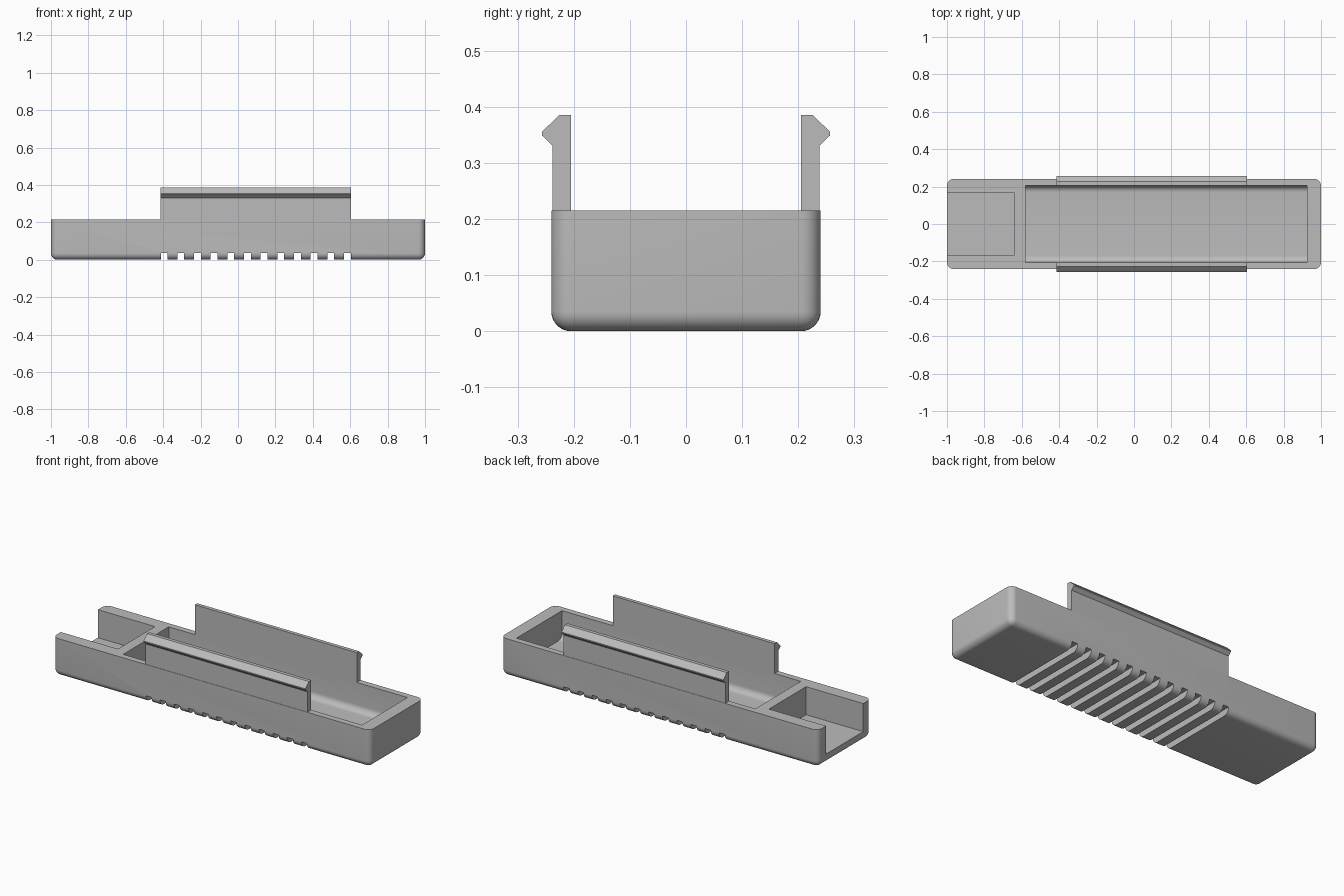
import bpy, bmesh, math

default = bpy.data.objects.get("Cube")
if default:
    bpy.data.objects.remove(default, do_unlink=True)

grey = bpy.data.materials.new("plain grey")
grey.use_nodes = True
COLOUR = (0.5, 0.5, 0.5, 1)
grey.diffuse_color = COLOUR
grey.node_tree.nodes["Principled BSDF"].inputs["Base Color"].default_value = COLOUR

HALF_W, HEIGHT, ROUND, FLOOR = 0.24, 0.215, 0.035, 0.055


def add_object(name, bm):
    bmesh.ops.recalc_face_normals(bm, faces=bm.faces)
    mesh = bpy.data.meshes.new(name)
    bm.to_mesh(mesh)
    bm.free()
    mesh.materials.append(grey)
    obj = bpy.data.objects.new(name, mesh)
    bpy.context.collection.objects.link(obj)
    return obj


def box(bm, x0, x1, y0, y1, z0, z1):
    verts = bmesh.ops.create_cube(bm, size=1)["verts"]
    for v in verts:
        v.co.x = x1 if v.co.x > 0 else x0
        v.co.y = y1 if v.co.y > 0 else y0
        v.co.z = z1 if v.co.z > 0 else z0


def round_edges(bm, rule):
    edges = [e for e in bm.edges if rule(*(v.co for v in e.verts))]
    bmesh.ops.bevel(bm, geom=edges, offset=ROUND, segments=8, profile=0.5,
                    affect='EDGES', clamp_overlap=True)


def extrude_profile(name, points, x0, x1):
    bm = bmesh.new()
    face = bm.faces.new([bm.verts.new((x0, y, z)) for y, z in points])
    new = bmesh.ops.extrude_face_region(bm, geom=[face])["geom"]
    moved = [g for g in new if isinstance(g, bmesh.types.BMVert)]
    bmesh.ops.translate(bm, verts=moved, vec=(x1 - x0, 0, 0))
    return add_object(name, bm)


def cut(target, cutter):
    cutter.hide_render = True
    mod = target.modifiers.new(cutter.name, 'BOOLEAN')
    mod.operation, mod.solver, mod.object = 'DIFFERENCE', 'EXACT', cutter
    bpy.context.view_layer.objects.active = target
    bpy.ops.object.modifier_apply(modifier=mod.name)
    bpy.data.objects.remove(cutter, do_unlink=True)


# Tray body: rounded everywhere except the top rim
bm = bmesh.new()
box(bm, -1, 1, -HALF_W, HALF_W, 0, HEIGHT)
round_edges(bm, lambda a, b: min(a.z, b.z) < 0.01)
tray = add_object("tray", bm)

# Long compartment with filleted lower sides
bm = bmesh.new()
box(bm, -0.58, 0.925, -0.205, 0.205, FLOOR, 0.4)
round_edges(bm, lambda a, b: max(a.z, b.z) < 0.1 and abs(a.x - b.x) > 0.1)
cut(tray, add_object("compartment_cutter", bm))

# Open-ended pocket
bm = bmesh.new()
box(bm, -1.1, -0.64, -0.167, 0.167, FLOOR, 0.4)
cut(tray, add_object("pocket_cutter", bm))

# Grip grooves across the underside
bm = bmesh.new()
for i in range(12):
    x = -0.395 + i * 0.0891
    box(bm, x - 0.018, x + 0.018, -0.3, 0.3, -0.1, 0.037)
cut(tray, add_object("groove_cutter", bm))

# Snap walls with hooked lips
lip = [(0.205, 0.205), (0.205, 0.385), (0.226, 0.385), (0.257, 0.355),
       (0.257, 0.349), (0.238, 0.331), (0.238, 0.205)]
for side, name in ((-1, "front_snap_wall"), (1, "back_snap_wall")):
    extrude_profile(name, [(side * y, z) for y, z in lip], -0.415, 0.605)

# Smooth the rounded edges of the tray only
bpy.ops.object.select_all(action='DESELECT')
tray.select_set(True)
bpy.context.view_layer.objects.active = tray
bpy.ops.object.shade_smooth_by_angle(angle=math.radians(30))
